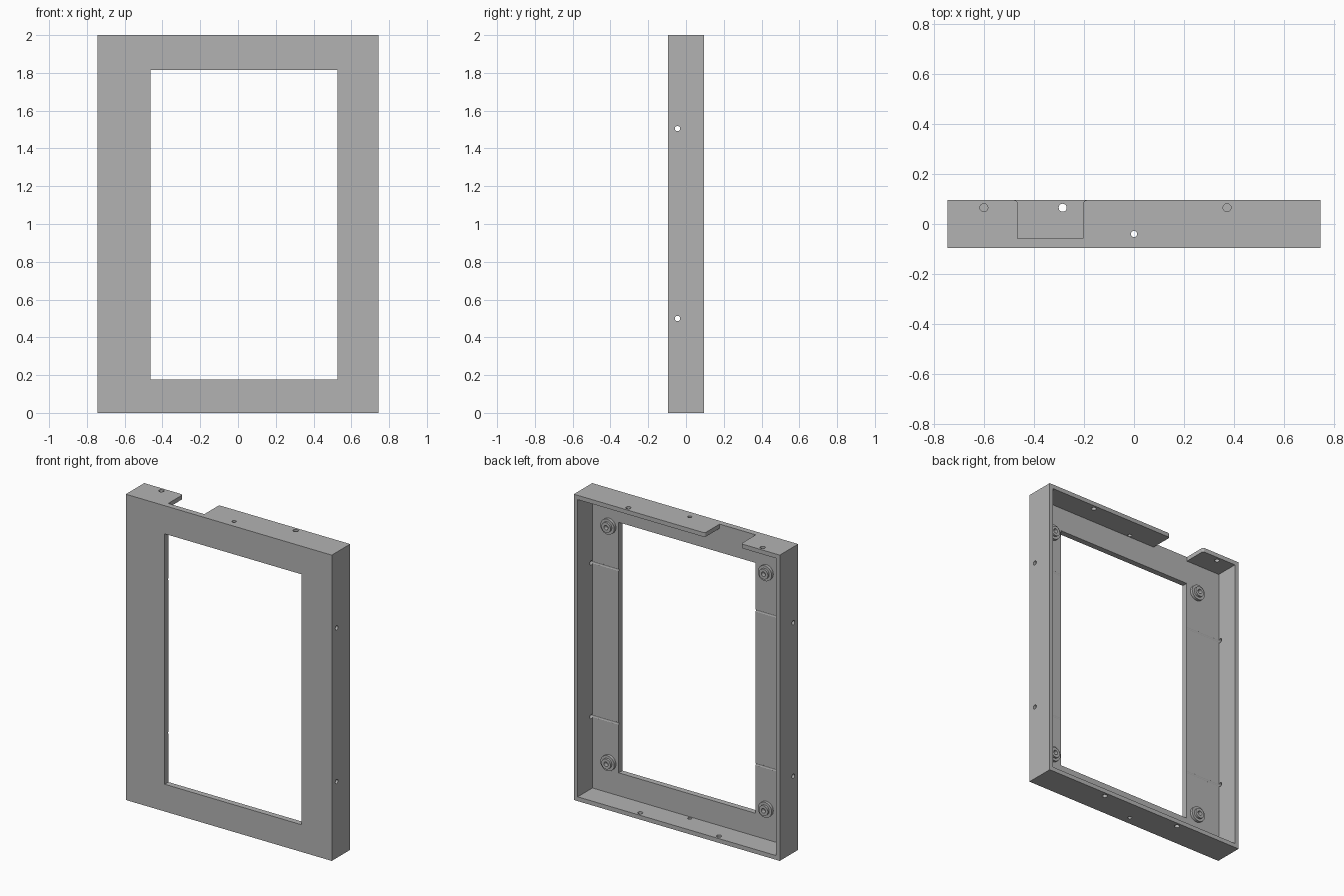
import bpy, bmesh, math
from mathutils import Matrix, Vector

cube = bpy.data.objects.get("Cube")
if cube:
    bpy.data.objects.remove(cube, do_unlink=True)

# Main sizes
W, D, H = 0.745, 0.095, 2.0      # half width, half depth, height
WALL = 0.028
PANEL_BACK = -0.057              # rear face of the front panel
OPEN_X, OPEN_Z = (-0.464, 0.527), (0.178, 1.816)

grey = bpy.data.materials.new("plain_grey")
grey.use_nodes = True
grey.diffuse_color = (0.45, 0.45, 0.45, 1)
grey.node_tree.nodes["Principled BSDF"].inputs["Base Color"].default_value = (0.45, 0.45, 0.45, 1)


def make_object(name, bm):
    bmesh.ops.recalc_face_normals(bm, faces=bm.faces)
    mesh = bpy.data.meshes.new(name)
    bm.to_mesh(mesh)
    bm.free()
    mesh.materials.append(grey)
    obj = bpy.data.objects.new(name, mesh)
    bpy.context.collection.objects.link(obj)
    return obj


def box(name, x, y, z):
    bm = bmesh.new()
    bmesh.ops.create_cube(bm, size=1)
    spans = (x, y, z)
    bmesh.ops.scale(bm, vec=[b - a for a, b in spans], verts=bm.verts)
    bmesh.ops.translate(bm, vec=[(a + b) / 2 for a, b in spans], verts=bm.verts)
    return make_object(name, bm)


def drill(name, centre, radius, length, axis="Z"):
    bm = bmesh.new()
    turn = Matrix.Rotation(math.pi / 2, 4, "Y") if axis == "X" else Matrix()
    bmesh.ops.create_cone(bm, cap_ends=True, segments=24, radius1=radius, radius2=radius,
                          depth=length, matrix=Matrix.Translation(centre) @ turn)
    return make_object(name, bm)


def notch(name, x0, x1, r):
    # Slot outline with rounded rear corners, extruded upward
    arc = [i * math.pi / 12 for i in range(7)]
    right = [(x1 + r - r * math.cos(a), D - r + r * math.sin(a)) for a in arc]
    left = [(x0 - r + r * math.cos(a), D - r + r * math.sin(a)) for a in reversed(arc)]
    outline = ([(x0, PANEL_BACK), (x1, PANEL_BACK)] + right
               + [(x1 + r, D + 0.05), (x0 - r, D + 0.05)] + left)
    bm = bmesh.new()
    face = bm.faces.new([bm.verts.new((x, y, H - 0.1)) for x, y in outline])
    top = bmesh.ops.extrude_face_region(bm, geom=[face])["geom"]
    bmesh.ops.translate(bm, vec=(0, 0, 0.2),
                        verts=[v for v in top if isinstance(v, bmesh.types.BMVert)])
    return make_object(name, bm)


def smooth(obj):
    bpy.ops.object.select_all(action="DESELECT")
    obj.select_set(True)
    bpy.context.view_layer.objects.active = obj
    bpy.ops.object.shade_smooth_by_angle(angle=math.radians(30))


# Tray frame: block minus rear cavity, window opening, notch and holes
frame = box("frame", (-W, W), (-D, D), (0, H))
cutters = [
    box("cavity_cutter", (-W + WALL, W - WALL), (PANEL_BACK, D + 0.1), (WALL, H - WALL)),
    box("opening_cutter", OPEN_X, (-D - 0.1, D + 0.05), OPEN_Z),
    notch("notch_cutter", -0.465, -0.203, 0.014),
    drill("centre_hole_cutter", (0, -0.04, H / 2), 0.013, H + 0.2),
]
for z in (0.5, 1.505):
    cutters.append(drill("side_hole_cutter", (0, -0.045, z), 0.014, 2 * W + 0.2, "X"))
for x, z in ((-0.6, H), (0.372, H), (-0.285, 0), (0.285, 0)):
    cutters.append(drill("wall_hole_cutter", (x, 0.065, z), 0.016, 0.15))

for cutter in cutters:
    cutter.hide_render = True
    mod = frame.modifiers.new(cutter.name, "BOOLEAN")
    mod.operation, mod.solver, mod.object = "DIFFERENCE", "EXACT", cutter

# Bake the cuts and discard the cutters
graph = bpy.context.evaluated_depsgraph_get()
cut_mesh = bpy.data.meshes.new_from_object(frame.evaluated_get(graph))
frame.modifiers.clear()
frame.data = cut_mesh
for cutter in cutters:
    bpy.data.objects.remove(cutter, do_unlink=True)
smooth(frame)

# Stepped mounting bosses with blind holes, lathed around y
PROFILE = [(0.05, -0.002), (0.05, 0.018), (0.033, 0.018), (0.033, 0.032),
           (0.015, 0.032), (0.015, 0.004), (0, 0.004)]
for side, x in (("left", 0.597), ("right", -0.542)):
    for level, z in (("lower", 0.228), ("upper", 1.775)):
        bm = bmesh.new()
        verts = [bm.verts.new((r, y, 0)) for r, y in PROFILE]
        edges = [bm.edges.new(pair) for pair in zip(verts, verts[1:])]
        bmesh.ops.spin(bm, geom=verts + edges, cent=(0, 0, 0), axis=(0, 1, 0),
                       angle=2 * math.pi, steps=32)
        bmesh.ops.remove_doubles(bm, verts=bm.verts, dist=0.0001)
        bmesh.ops.translate(bm, vec=Vector((x, PANEL_BACK, z)), verts=bm.verts)
        smooth(make_object(f"{level}_{side}_boss", bm))
